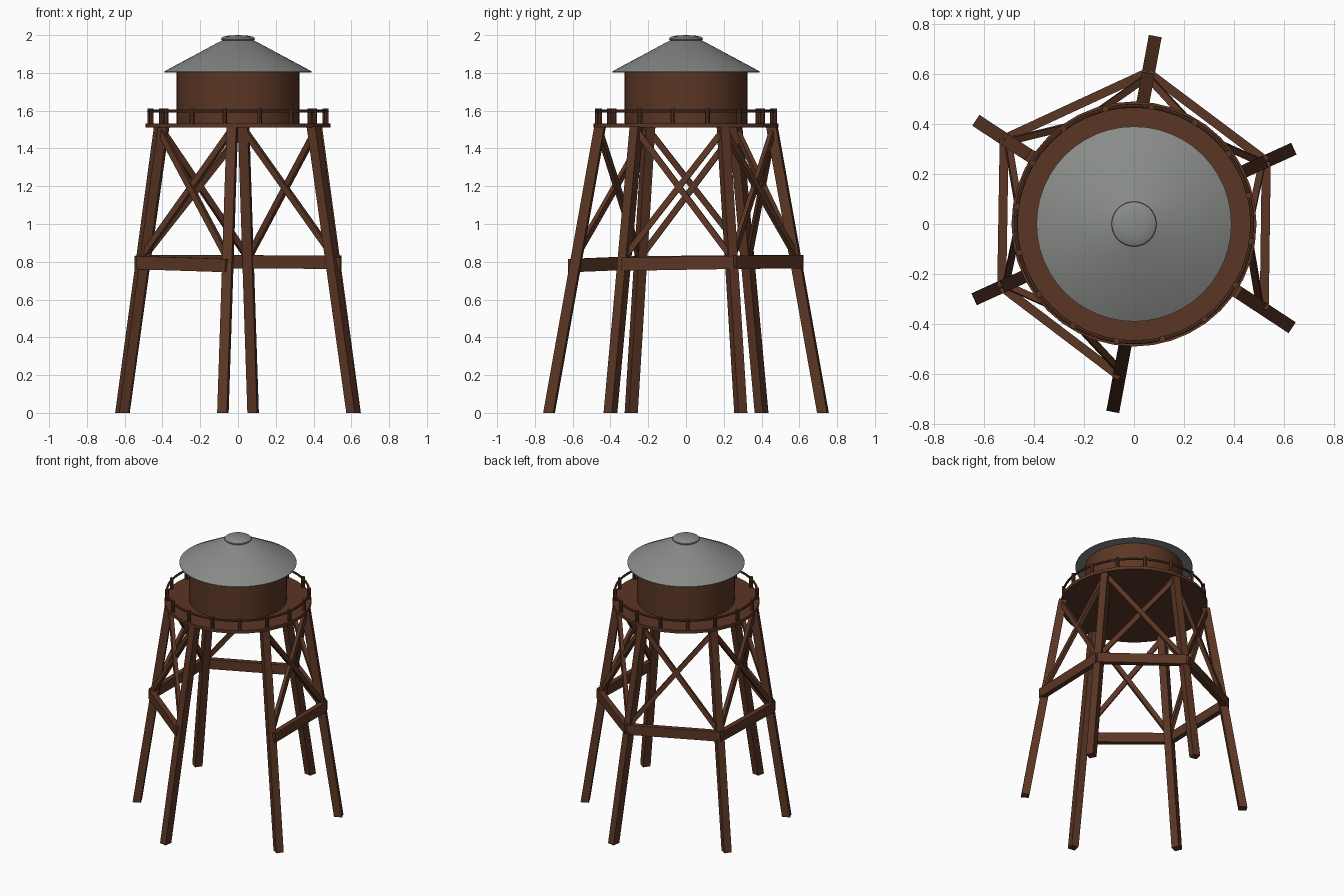
import bpy, bmesh, math
from mathutils import Vector, Matrix

if "Cube" in bpy.data.objects:
    bpy.data.objects.remove(bpy.data.objects["Cube"])


def material(name, rgb):
    m = bpy.data.materials.new(name)
    m.diffuse_color = (*rgb, 1)
    m.use_nodes = True
    m.node_tree.nodes["Principled BSDF"].inputs["Base Color"].default_value = m.diffuse_color
    return m


WOOD = material("brown wood", (0.105, 0.037, 0.018))
METAL = material("grey metal", (0.25, 0.26, 0.25))


def finish(name, bm, mat, smooth=False):
    bmesh.ops.recalc_face_normals(bm, faces=bm.faces[:])
    me = bpy.data.meshes.new(name)
    bm.to_mesh(me)
    bm.free()
    ob = bpy.data.objects.new(name, me)
    bpy.context.collection.objects.link(ob)
    me.materials.append(mat)
    if smooth:
        bpy.ops.object.select_all(action='DESELECT')
        ob.select_set(True)
        bpy.context.view_layer.objects.active = ob
        bpy.ops.object.shade_smooth_by_angle(angle=math.radians(35))
    return ob


def prism(name, a, b, u, v, mat):
    """Bar from a to b with half-width vectors u and v."""
    bm = bmesh.new()
    ends = [[bm.verts.new(p + u * s + v * t) for s, t in ((-1, -1), (1, -1), (1, 1), (-1, 1))]
            for p in (a, b)]
    for ring in ends:
        bm.faces.new(ring)
    for i in range(4):
        j = (i + 1) % 4
        bm.faces.new((ends[0][i], ends[0][j], ends[1][j], ends[1][i]))
    return finish(name, bm, mat)


def plank(name, a, b, out, width, depth):
    """Bar whose narrow depth points outward."""
    d = (b - a).normalized()
    side = d.cross(out).normalized()
    return prism(name, a, b, side * width / 2, side.cross(d) * depth / 2, WOOD)


def lathe(name, profile, mat, n=48, closed=False):
    bm = bmesh.new()
    vs = [bm.verts.new((r, 0, z)) for r, z in profile]
    pairs = list(zip(vs, vs[1:])) + ([(vs[-1], vs[0])] if closed else [])
    es = [bm.edges.new(p) for p in pairs]
    bmesh.ops.spin(bm, geom=vs + es, cent=(0, 0, 0), axis=(0, 0, 1),
                   angle=math.tau, steps=n, use_merge=True)
    bmesh.ops.remove_doubles(bm, verts=bm.verts[:], dist=1e-5)
    return finish(name, bm, mat, True)


# Splayed legs, listed counter-clockwise from the back
TOP_Z = 1.515
half = [((0.08, 0.725), (0.03, 0.455)),
        ((-0.61, 0.40), (-0.40, 0.262)),
        ((-0.615, -0.29), (-0.41, -0.197))]
half += [tuple((-x, -y) for x, y in leg) for leg in half]
legs = [(Vector((*b, 0)), Vector((*t, TOP_Z))) for b, t in half]
for i, (b, t) in enumerate(legs):
    r = Vector((b.x - t.x, b.y - t.y, 0)).normalized()
    prism(f"leg_{i + 1}", b, t, r * 0.027, Vector((-r.y, r.x, 0)) * 0.026, WOOD)


def on_leg(i, z, push):
    b, t = legs[i % 6]
    p = b.lerp(t, z / TOP_Z)
    return p + Vector((p.x, p.y, 0)).normalized() * push


# Girts and crossed braces on five sides; the front right side is open
GIRT_Z = [0.80, 0.80, 0.795, 0.78, 0.787, 0.797]
for i in (0, 1, 2, 4, 5):
    j = (i + 1) % 6
    a, b = on_leg(i, GIRT_Z[i], 0.024), on_leg(j, GIRT_Z[j], 0.024)
    out = Vector((a.x + b.x, a.y + b.y, 0)).normalized()
    plank(f"girt_{i + 1}", a, b, out, 0.07, 0.036)
    for k, (lo, hi) in enumerate(((i, j), (j, i))):
        plank(f"brace_{i + 1}_{k + 1}", on_leg(lo, 0.82, 0.01), on_leg(hi, 1.50, 0.004),
              out, 0.032, 0.026)

# Round deck and tank
lathe("platform", [(0, 1.51), (0.49, 1.51), (0.49, 1.532), (0, 1.532)], WOOD, 40)
lathe("tank", [(0, 1.525), (0.325, 1.525), (0.325, 1.81), (0, 1.81)], WOOD)

# Conical roof and rounded cap
lathe("roof", [(0, 1.803), (0.39, 1.803), (0.39, 1.808), (0.085, 1.972), (0, 1.978)], METAL)
lathe("roof_cap", [(0, 1.965), (0.078, 1.967), (0.09, 1.978), (0.088, 1.985), (0.075, 1.992),
                   (0.045, 1.998), (0, 2.0)], METAL)

# Railing with sixteen posts
ring = [(0.473 + 0.008 * math.cos(k * math.tau / 8), 1.597 + 0.008 * math.sin(k * math.tau / 8))
        for k in range(8)]
lathe("hand_rail", ring, WOOD, 48, True)
for k in range(16):
    a = math.radians(14 + 22.5 * k)
    bm = bmesh.new()
    bmesh.ops.create_cone(bm, cap_ends=True, segments=10, radius1=0.013, radius2=0.013, depth=0.085,
                          matrix=Matrix.Translation((0.473 * math.cos(a), 0.473 * math.sin(a), 1.5685)))
    finish(f"rail_post_{k + 1}", bm, WOOD, True)
